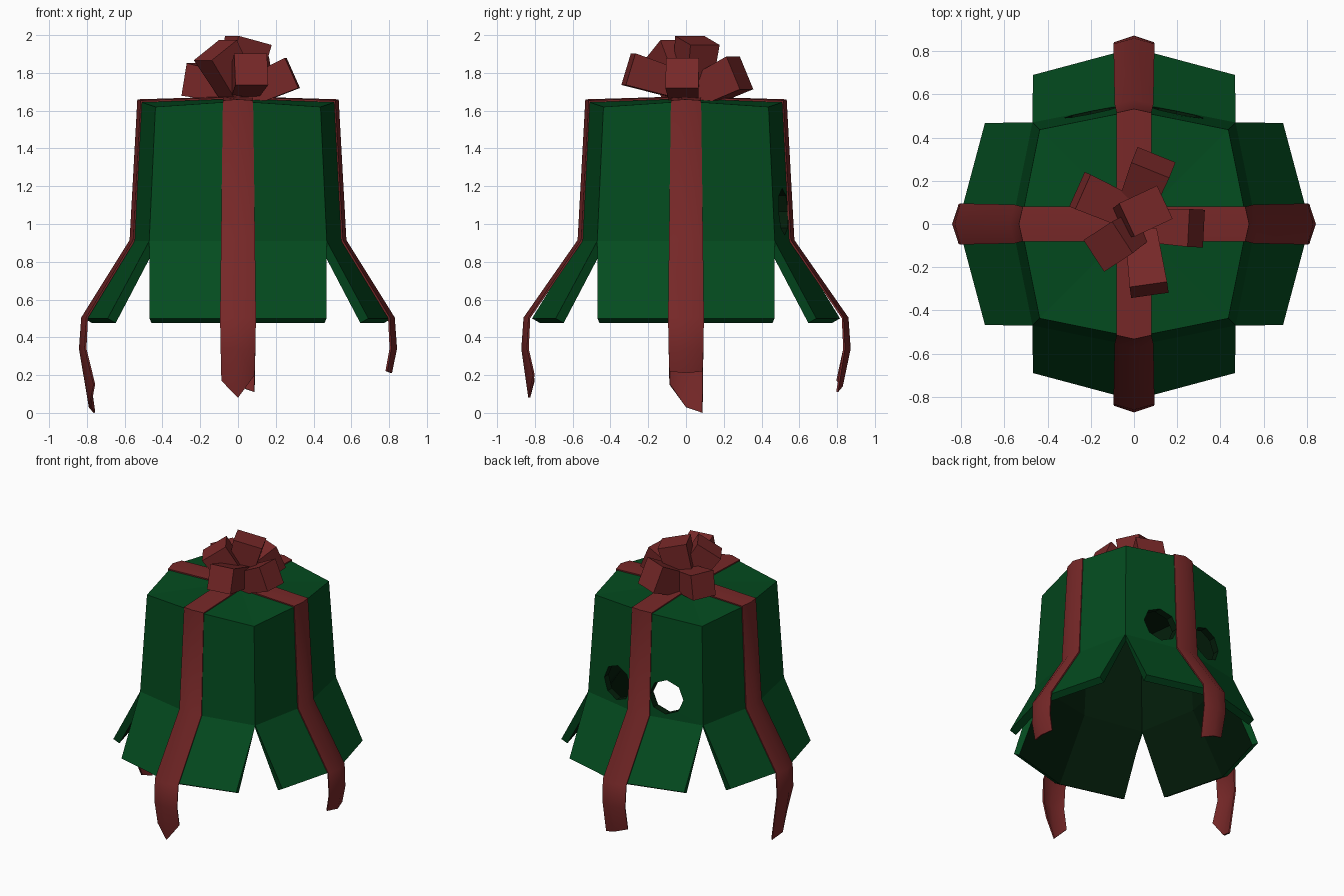
import bpy
import bmesh
from math import radians
from mathutils import Matrix, Vector

cube = bpy.data.objects.get("Cube")
if cube:
    bpy.data.objects.remove(cube, do_unlink=True)


def make_material(name, color):
    mat = bpy.data.materials.new(name)
    mat.use_nodes = True
    mat.diffuse_color = color
    mat.node_tree.nodes["Principled BSDF"].inputs["Base Color"].default_value = color
    return mat


GREEN = make_material("wrapping green", (0.001, 0.07, 0.0135, 1))
INSIDE = make_material("dark green lining", (0.001, 0.012, 0.003, 1))
RED = make_material("ribbon red", (0.184, 0.021, 0.021, 1))


def make_object(name, bm, *mats):
    bmesh.ops.recalc_face_normals(bm, faces=bm.faces)
    mesh = bpy.data.meshes.new(name)
    bm.to_mesh(mesh)
    bm.free()
    obj = bpy.data.objects.new(name, mesh)
    bpy.context.collection.objects.link(obj)
    for mat in mats:
        mesh.materials.append(mat)
    return obj


def turn(az):
    return Matrix.Rotation(radians(az), 4, "Z")


def apply_modifier(obj, mod):
    bpy.context.view_layer.objects.active = obj
    bpy.ops.object.modifier_apply(modifier=mod.name)


def thicken(obj, amount, inner_slot=0):
    mod = obj.modifiers.new("thickness", "SOLIDIFY")
    mod.thickness = amount
    mod.offset = -1
    mod.use_even_offset = True
    mod.material_offset = inner_slot
    apply_modifier(obj, mod)


# Box: open-bottomed shell with bowed sides and four splayed flaps
def ring(bm, corner, middle, z_corner, z_middle):
    verts = []
    for i in range(4):
        verts.append(bm.verts.new(turn(90 * i) @ Vector((middle, 0, z_middle))))
        verts.append(bm.verts.new(turn(90 * i) @ Vector((corner, corner, z_corner))))
    return verts


bm = bmesh.new()
top = ring(bm, 0.437, 0.525, 1.62, 1.65)
crease = ring(bm, 0.47, 0.565, 0.91, 0.91)
peak = bm.verts.new((0, 0, 1.665))
for i in range(8):
    j = (i + 1) % 8
    bm.faces.new((peak, top[i], top[j]))
    bm.faces.new((top[i], crease[i], crease[j], top[j]))
for i in range(4):
    hem = [bm.verts.new(turn(90 * i) @ Vector(p))
           for p in ((0.69, -0.468, 0.5), (0.815, 0, 0.5), (0.69, 0.468, 0.5))]
    before, mid, after = crease[2 * i - 1], crease[2 * i], crease[2 * i + 1]
    bm.faces.new((before, hem[0], hem[1], mid))
    bm.faces.new((mid, hem[1], hem[2], after))
box = make_object("gift_box", bm, GREEN, INSIDE)
thicken(box, 0.05, inner_slot=1)

# Two eight-sided holes through the back wall
for side in (-1, 1):
    bm = bmesh.new()
    bmesh.ops.create_cone(bm, cap_ends=True, segments=8, radius1=0.123, radius2=0.123,
                          depth=0.4, matrix=Matrix.Translation((side * 0.2, 0.52, 1.065))
                          @ Matrix.Rotation(radians(90), 4, "X"))
    cutter = make_object("hole_cutter", bm, INSIDE)
    cutter.hide_render = True
    mod = box.modifiers.new("hole", "BOOLEAN")
    mod.operation = "DIFFERENCE"
    mod.solver = "EXACT"
    mod.material_mode = "TRANSFER"
    mod.object = cutter
    apply_modifier(box, mod)
    bpy.data.objects.remove(cutter, do_unlink=True)


# Ribbons: creased strips from the top centre, down a side, to a loose tail
def ribbon(name, az, tail_shift, end_radius, end_heights):
    # radius, height, half width, edge set-back, edge drop
    path = [(0, 1.676, 0.08, 0, 0.003), (0.533, 1.66, 0.08, 0.018, 0.006),
            (0.574, 0.915, 0.09, 0.019, 0),
            (0.83 + tail_shift, 0.505, 0.095, 0.026, 0),
            (0.842 + tail_shift, 0.34, 0.092, 0.03, 0)]
    bm = bmesh.new()
    rows = []
    for r, z, w, back, drop in path:
        rows.append([(r - back, -w, z - drop), (r, 0, z), (r - back, w, z - drop)])
    rows.append([(end_radius - 0.025 * abs(s), 0.088 * s, z)
                 for s, z in zip((-1, 0, 1), end_heights)])
    grid = [[bm.verts.new(turn(az) @ Vector(p)) for p in row] for row in rows]
    for a, b in zip(grid, grid[1:]):
        for k in range(2):
            bm.faces.new((a[k], b[k], b[k + 1], a[k + 1]))
    obj = make_object(name, bm, RED)
    if obj.data.polygons[0].normal.z < 0:
        obj.data.flip_normals()
    thicken(obj, 0.01)
    bpy.ops.object.select_all(action="DESELECT")
    obj.select_set(True)
    bpy.ops.object.shade_smooth_by_angle(angle=radians(50))


ribbon("front_ribbon", -90, 0.03, 0.835, (0.17, 0.08, 0.2))
ribbon("left_ribbon", 0, 0, 0.815, (0.22, 0.21, 0.22))
ribbon("back_ribbon", 90, 0.03, 0.83, (0.11, 0.14, 0.17))
ribbon("right_ribbon", 180, 0, 0.79, (0.0, 0.03, 0.15))


# Bow: boxy loops, each given by its outer end centre, heading and pitch
def bow_loop(name, end, az, pitch, width=0.175, height=0.175, length=0.27):
    bm = bmesh.new()
    bmesh.ops.create_cube(bm, size=1)
    place = (Matrix.Translation(end) @ turn(az)
             @ Matrix.Rotation(radians(-pitch), 4, "Y"))
    for v in bm.verts:
        taper = 1 if v.co.x > 0 else 0.85
        v.co = place @ Vector(((v.co.x - 0.5) * length,
                               v.co.y * width * taper, v.co.z * height * taper))
    make_object(name, bm, RED)


bow_loop("bow_loop_front", (0.07, -0.305, 1.82), -82, 17)
bow_loop("bow_loop_left", (0.288, -0.02, 1.80), -3, 24)
bow_loop("bow_loop_back", (0.09, 0.285, 1.80), 68, 24, width=0.19, height=0.19)
bow_loop("bow_loop_right", (-0.25, 0.155, 1.765), 156, 10)
bow_loop("bow_loop_front_right", (-0.12, -0.105, 1.92), 213, 56, height=0.19)
bow_loop("bow_loop_top", (0.055, 0.06, 1.972), 25, 76, width=0.17, height=0.2)
